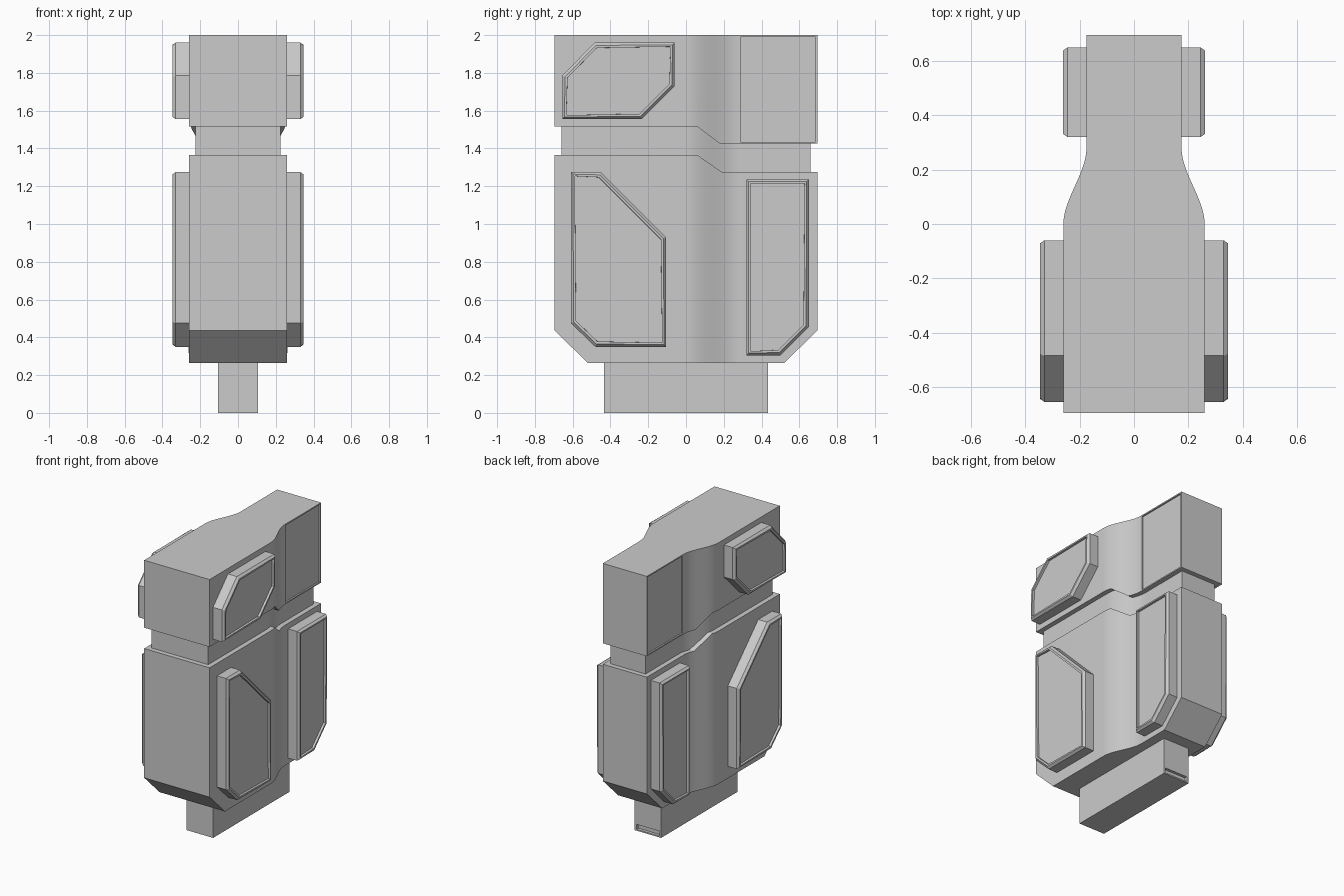
import bpy, bmesh, math
from mathutils import Vector

if "Cube" in bpy.data.objects:
    bpy.data.objects.remove(bpy.data.objects["Cube"])

GREY = bpy.data.materials.new("plain_grey")
GREY.use_nodes = True
TONE = (0.6, 0.6, 0.6, 1)
GREY.diffuse_color = TONE
GREY.node_tree.nodes["Principled BSDF"].inputs["Base Color"].default_value = TONE

WIDE, SLIM, BEND = 0.26, 0.175, 0.28   # half widths and length of the waist curve
HALF = 0.695


def finish(name, bm, smooth=False):
    bmesh.ops.recalc_face_normals(bm, faces=bm.faces)
    mesh = bpy.data.meshes.new(name)
    bm.to_mesh(mesh)
    bm.free()
    mesh.materials.append(GREY)
    obj = bpy.data.objects.new(name, mesh)
    bpy.context.collection.objects.link(obj)
    if smooth:
        bpy.ops.object.select_all(action='DESELECT')
        obj.select_set(True)
        bpy.context.view_layer.objects.active = obj
        bpy.ops.object.shade_smooth_by_angle(angle=math.radians(25))
    return obj


def half_width(y):
    t = min(max(y / BEND, 0), 1)
    return WIDE + (SLIM - WIDE) * t * t * (3 - 2 * t)


def line(points):
    """Piecewise linear height along y."""
    def height(y):
        for (a, za), (b, zb) in zip(points, points[1:]):
            if y <= b + 1e-6:
                return za + (zb - za) * (y - a) / (b - a)
        return points[-1][1]
    return height


def loft(low, high, shrink=0.0):
    """Loft rectangular sections along y, following the waist curve."""
    ys = {round(p[0], 4) for p in low + high}
    ys |= {round(BEND * i / 14, 4) for i in range(15)}
    bottom, top = line(low), line(high)
    bm = bmesh.new()
    rings = []
    for y in sorted(ys):
        w = half_width(y) - shrink
        corners = ((-w, bottom(y)), (w, bottom(y)), (w, top(y)), (-w, top(y)))
        rings.append([bm.verts.new((x, y, z)) for x, z in corners])
    for a, b in zip(rings, rings[1:]):
        for i in range(4):
            j = (i + 1) % 4
            bm.faces.new((a[i], a[j], b[j], b[i]))
    bm.faces.new(rings[0])
    bm.faces.new(rings[-1])
    bmesh.ops.recalc_face_normals(bm, faces=bm.faces)
    return bm


def inset(bm, faces, thickness, depth=0.0):
    bmesh.ops.inset_individual(bm, faces=faces, thickness=thickness, depth=depth)


# Main body with chamfered lower corners and a stepped top
body = loft([(-HALF, 0.435), (-0.52, 0.265), (0.52, 0.265), (HALF, 0.435)],
            [(-HALF, 1.365), (0.06, 1.365), (0.19, 1.275), (HALF, 1.275)])
finish("main_body", body, smooth=True)

# Recessed neck between the body and the cap
neck = loft([(-0.66, 1.25), (0.66, 1.25)],
            [(-0.66, 1.55), (0.06, 1.55), (0.19, 1.46), (0.66, 1.46)], 0.035)
finish("neck_band", neck, smooth=True)

# Upper cap with a shallow sunken rectangle on each rear side
cap = loft([(-HALF, 1.515), (0.06, 1.515), (0.18, 1.425), (HALF, 1.425)],
           [(-HALF, 2.0), (HALF, 2.0)])
rear_sides = [f for f in cap.faces
              if abs(f.normal.x) > 0.99 and f.calc_center_median().y > BEND + 0.05]
inset(cap, rear_sides, 0.013)
inset(cap, rear_sides, 0.0005, -0.01)
finish("upper_cap", cap, smooth=True)

# Bottom peg with a small slot low on its rear face
peg = bmesh.new()
bmesh.ops.create_cube(peg, size=1)
for v in peg.verts:
    v.co = Vector((v.co.x * 0.21, v.co.y * 0.866, (v.co.z + 0.5) * 0.3))
slot = [f for f in peg.faces if f.normal.y > 0.9]
inset(peg, slot, 0.02)
for v in slot[0].verts:
    v.co.z = 0.045 if v.co.z > 0.1 else 0.01
inset(peg, slot, 0.0005, -0.02)
finish("bottom_peg", peg)


def raised_panel(name, outline, base):
    """Bevelled slab with a sunken centre, mirrored to both sides."""
    bm = bmesh.new()
    face = bm.faces.new([bm.verts.new((base - 0.03, y, z)) for y, z in outline])
    face.normal_update()
    if face.normal.x < 0:
        face.normal_flip()
    out = bmesh.ops.extrude_face_region(bm, geom=[face], use_keep_orig=True)
    for v in [g for g in out["geom"] if isinstance(g, bmesh.types.BMVert)]:
        v.co.x = base + 0.07
    bmesh.ops.recalc_face_normals(bm, faces=bm.faces)
    front = [f for f in bm.faces if f.normal.x > 0.9]
    inset(bm, front, 0.016, 0.016)
    inset(bm, front, 0.014)
    inset(bm, front, 0.0005, -0.016)
    obj = finish(name, bm)
    obj.modifiers.new("both_sides", 'MIRROR').use_axis = (True, False, False)


raised_panel("upper_front_panels",
             [(-0.655, 1.555), (-0.235, 1.555), (-0.06, 1.73),
              (-0.06, 1.96), (-0.485, 1.96), (-0.655, 1.785)], WIDE)
raised_panel("lower_front_panels",
             [(-0.48, 0.35), (-0.105, 0.35), (-0.105, 0.93),
              (-0.45, 1.275), (-0.61, 1.275), (-0.61, 0.475)], WIDE)
raised_panel("lower_rear_panels",
             [(0.32, 0.305), (0.5, 0.305), (0.65, 0.455),
              (0.65, 1.235), (0.32, 1.235)], SLIM)
